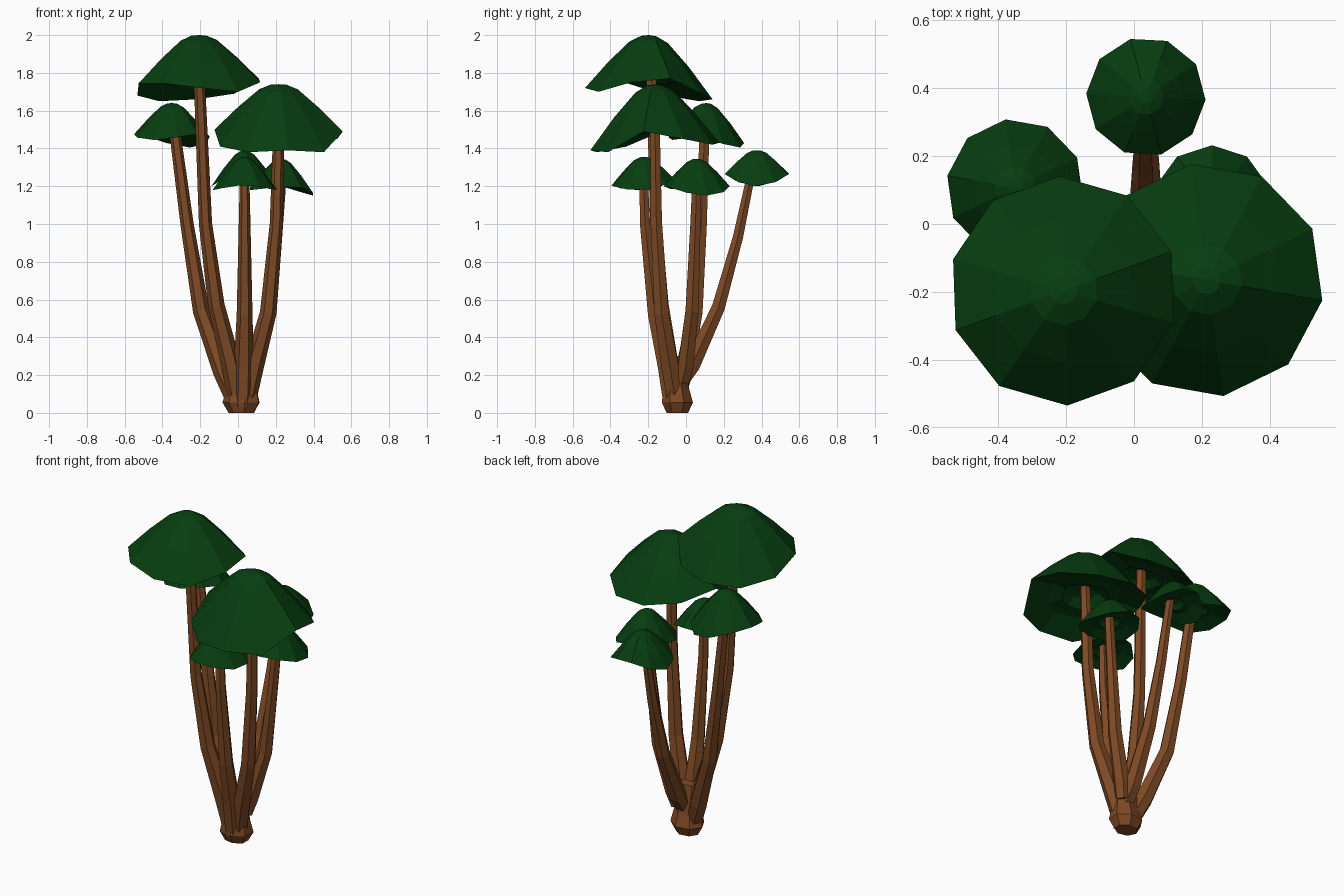
import bpy, bmesh
from math import sin, cos, radians, pi
from mathutils import Vector

if "Cube" in bpy.data.objects:
    bpy.data.objects.remove(bpy.data.objects["Cube"])


def material(name, color):
    m = bpy.data.materials.new(name)
    m.diffuse_color = (*color, 1)
    m.use_nodes = True
    m.node_tree.nodes["Principled BSDF"].inputs["Base Color"].default_value = m.diffuse_color
    return m


leaf = material("leaf_green", (0.002, 0.047, 0.005))
bark = material("bark_brown", (0.21, 0.068, 0.018))


def loft(name, rings, mat):
    """Skin a closed body through rings; a one-point ring is a pole."""
    bm = bmesh.new()
    vr = [[bm.verts.new(p) for p in r] for r in rings]
    for a, b in zip(vr, vr[1:]):
        n = max(len(a), len(b))
        for i in range(n):
            j = (i + 1) % n
            if len(a) == 1:
                bm.faces.new((a[0], b[j], b[i]))
            elif len(b) == 1:
                bm.faces.new((a[i], a[j], b[0]))
            else:
                bm.faces.new((a[i], a[j], b[j], b[i]))
    for end in (vr[0], vr[-1]):
        if len(end) > 2:
            bm.faces.new(end)
    bmesh.ops.recalc_face_normals(bm, faces=bm.faces[:])
    me = bpy.data.meshes.new(name)
    bm.to_mesh(me)
    bm.free()
    me.materials.append(mat)
    ob = bpy.data.objects.new(name, me)
    bpy.context.collection.objects.link(ob)
    return ob


# Canopy section: (radius share, height share), underside centre to apex
SECTION = [(0, .34), (.25, .28), (.38, .15), (.6, .15), (1, .0),
           (.63, .5), (.3, .88), (.12, .985), (0, 1)]


def canopy(name, centre, radius, top, start, rim):
    """Ten-sided umbrella; rim holds the heights of its ten corners."""
    mean = sum(rim) / 10
    rings = []
    for r, h in SECTION:
        if r == 0:
            rings.append([Vector((*centre, mean + h * (top - mean)))])
            continue
        ring = []
        for i, zr in enumerate(rim):
            t = radians(start - 36 * i)
            z = mean + h * (top - mean) + (zr - mean) * r ** 1.5
            ring.append(Vector((centre[0] + r * radius * cos(t),
                                centre[1] + r * radius * sin(t), z)))
        rings.append(ring)
    loft(name, rings, leaf)


def wavy(mean, amp, low, start, slope=0, down=0):
    """Rim heights for a small canopy: saddle wave plus a tilt."""
    out = []
    for i in range(10):
        t = start - 36 * i
        out.append(mean - amp * cos(2 * radians(t - low))
                   - slope * cos(radians(t - down)))
    return out


def stem(name, path, radii, sides=6):
    pts = [Vector(p) for p in path]
    rings = []
    for i, p in enumerate(pts):
        d = pts[min(i + 1, len(pts) - 1)] - pts[max(i - 1, 0)]
        q = Vector((0, 0, 1)).rotation_difference(d.normalized())
        rings.append([p + q @ Vector((radii[i] * cos(2 * pi * k / sides),
                                      radii[i] * sin(2 * pi * k / sides), 0))
                      for k in range(sides)])
    loft(name, rings, bark)


# Large canopies
canopy("canopy_tall", (-0.208, -0.197), 0.338, 2.0, 92,
       [1.66, 1.69, 1.77, 1.75, 1.70, 1.72, 1.745, 1.745, 1.68, 1.65])
canopy("canopy_right", (0.215, -0.165), 0.345, 1.74, 98,
       [1.43, 1.42, 1.45, 1.49, 1.38, 1.39, 1.38, 1.41, 1.50, 1.46])

# Small canopies
canopy("canopy_left", (-0.35, 0.107), 0.203, 1.64, 98,
       wavy(1.45, .025, 60, 98, .02, 60))
canopy("canopy_back", (0.035, 0.375), 0.176, 1.39, 69,
       wavy(1.235, .035, 0, 69))
canopy("canopy_right_back", (0.23, 0.057), 0.175, 1.345, 90,
       wavy(1.185, .02, 20, 90, .015, 0))
canopy("canopy_front", (0.035, -0.225), 0.172, 1.355, 80,
       wavy(1.2, .02, 0, 80, .015, -90))

# Stems, from the base up into each canopy
R = (.05, .053, .044, .035, .029)
stem("stem_tall", [(.0, -.06, .06), (-.035, -.085, .25), (-.115, -.13, .57),
                   (-.172, -.16, 1.0), (-.207, -.185, 1.82)], R)
stem("stem_right", [(.045, -.055, .06), (.085, -.085, .25), (.16, -.13, .53),
                    (.203, -.157, 1.0), (.217, -.165, 1.55)], R)
stem("stem_left", [(-.02, -.05, .08), (-.08, -.01, .22), (-.195, .05, .54),
                   (-.27, .08, 1.0), (-.34, .1, 1.53)], R)
stem("stem_back", [(.035, -.03, .16), (.035, .03, .25), (.035, .172, .56),
                   (.035, .275, .93), (.035, .355, 1.31)],
     (.045, .05, .04, .031, .024))
stem("stem_right_back", [(.065, -.02, .17), (.09, .0, .26), (.165, .032, .54),
                         (.208, .05, 1.0), (.23, .057, 1.25)],
     (.045, .047, .04, .031, .027))
stem("stem_front", [(.025, -.075, .04), (.03, -.105, .25), (.035, -.165, .52),
                    (.035, -.217, 1.0), (.035, -.225, 1.26)],
     (.05, .052, .042, .031, .025))

# Flared root base
loft("root_base", [[Vector((x + r * cos(k * pi * 2 / 7 + .4),
                            y + .83 * r * sin(k * pi * 2 / 7 + .4), z))
                    for k in range(7)]
                   for x, y, z, r in [(.02, -.045, 0, .07), (.02, -.045, .055, .102),
                                      (.022, -.05, .13, .083), (.02, -.07, .3, .075)]], bark)
